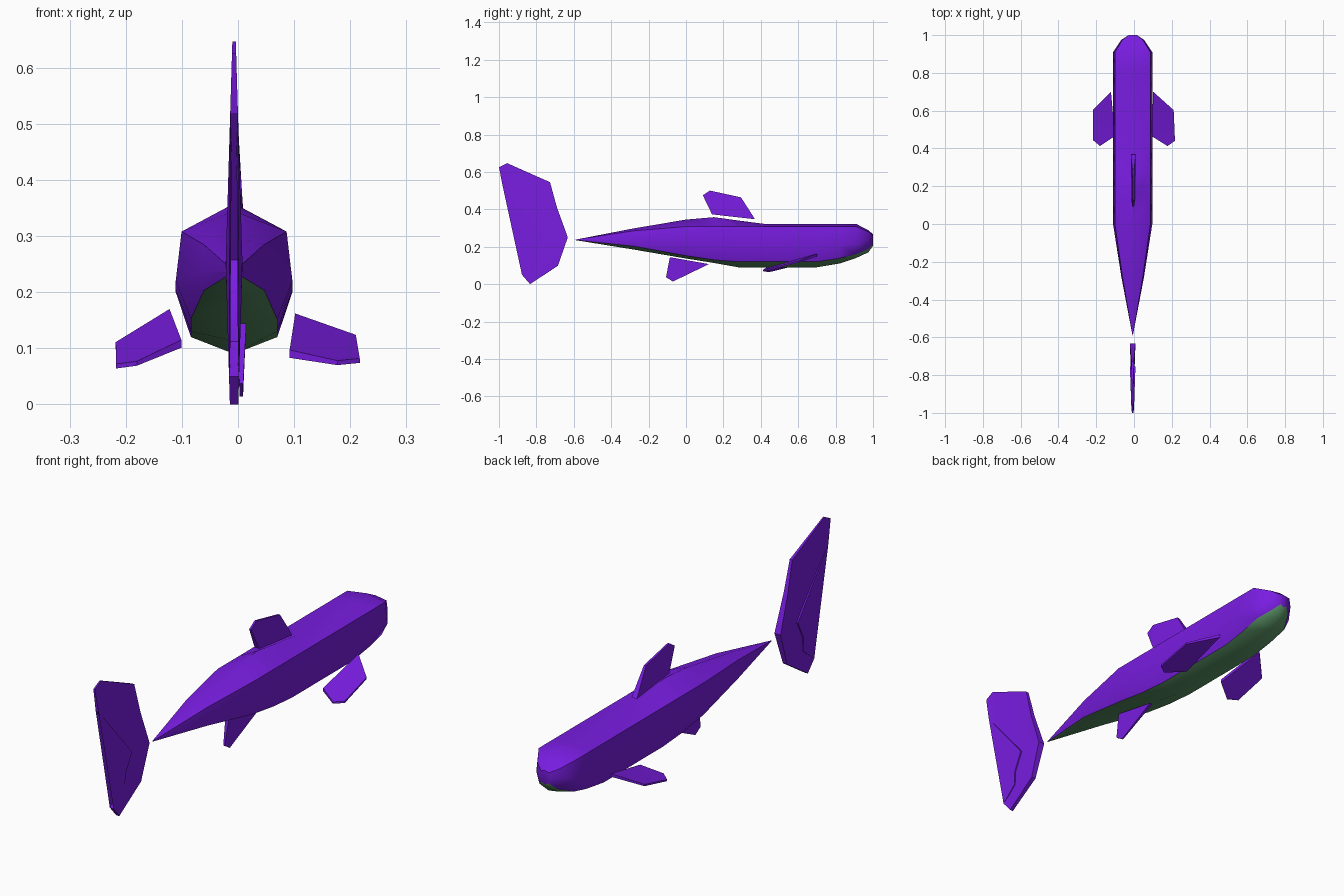
import bpy, bmesh
from mathutils import Vector

if "Cube" in bpy.data.objects:
    bpy.data.objects.remove(bpy.data.objects["Cube"])


def material(name, rgb):
    m = bpy.data.materials.new(name)
    m.diffuse_color = (*rgb, 1)
    m.use_nodes = True
    m.node_tree.nodes["Principled BSDF"].inputs["Base Color"].default_value = m.diffuse_color
    return m


PURPLE = material("purple", (0.19, 0.012, 0.75))
GREEN = material("green", (0.10, 0.29, 0.13))
CX = -0.007  # body centre line


def finish(bm, name, mats, angle):
    bmesh.ops.recalc_face_normals(bm, faces=bm.faces)
    me = bpy.data.meshes.new(name)
    bm.to_mesh(me)
    bm.free()
    for m in mats:
        me.materials.append(m)
    ob = bpy.data.objects.new(name, me)
    bpy.context.collection.objects.link(ob)
    bpy.ops.object.select_all(action='DESELECT')
    ob.select_set(True)
    bpy.context.view_layer.objects.active = ob
    bpy.ops.object.shade_smooth_by_angle(angle=angle)
    return ob


# Body stations: y, half width, then heights of top, shoulder, flank, belly edge, keel
STATIONS = [
    (-.59, .001, .238, .238, .237, .236, .235),
    (-.28, .060, .298, .285, .235, .203, .185),
    (0, .104, .345, .308, .220, .152, .137),
    (.15, .104, .358, .308, .205, .130, .113),
    (.28, .104, .340, .308, .200, .120, .090),
    (.42, .104, .322, .308, .200, .120, .090),
    (.70, .104, .322, .308, .200, .120, .090),
    (.82, .104, .322, .308, .205, .138, .110),
    (.91, .104, .322, .308, .215, .160, .140),
    (.975, .060, .288, .280, .240, .188, .170),
    (1.0, .022, .267, .263, .240, .215, .205),
]


def build_body():
    bm = bmesh.new()
    rings = []
    for y, w, top, sh, fl, be, keel in STATIONS:
        belly = .90 if y < -.1 else .74
        half = [(.9 * w, sh), (w, fl), (belly * w, be)]
        ring = [(0, top)] + half + [(0, keel)] + [(-x, z) for x, z in reversed(half)]
        rings.append([bm.verts.new((CX + x, y, z)) for x, z in ring])
    for a, b in zip(rings, rings[1:]):
        for i in range(8):
            j = (i + 1) % 8
            f = bm.faces.new((a[i], a[j], b[j], b[i]))
            f.material_index = 1 if i in (3, 4) else 0  # green underside
    bm.faces.new(rings[0])
    bm.faces.new(rings[-1])
    finish(bm, "body", [PURPLE, GREEN], 0.8)


def fin(name, pts, axis, thick):
    """Thin plate through pts, thickened along axis by thick(point) to each side."""
    bm = bmesh.new()
    axis = Vector(axis)
    pts = [Vector(p) for p in pts]
    a = [bm.verts.new(p + axis * thick(p)) for p in pts]
    b = [bm.verts.new(p - axis * thick(p)) for p in pts]
    n = len(pts)
    for i in range(n):
        j = (i + 1) % n
        bm.faces.new((a[i], a[j], b[j], b[i]))
    caps = [bm.faces.new(a), bm.faces.new(b[::-1])]
    bmesh.ops.triangulate(bm, faces=caps)
    finish(bm, name, [PURPLE], 0.5)


build_body()

# Tail fin, thickest at the middle and thin at both tips
TAIL = [(-1, .625), (-.957, .647), (-.727, .545), (-.69, .41), (-.632, .25),
        (-.685, .098), (-.834, 0), (-.877, .05), (-.80, .112), (-.797, .176),
        (-.754, .257), (-.979, .519)]
fin("tail_fin", [(CX, y, z) for y, z in TAIL], (1, 0, 0),
    lambda p: max(.003, .015 - .03 * abs(p.z - .25)))

# Dorsal fin
DORSAL = [(.369, .347), (.139, .373), (.09, .475), (.128, .50), (.294, .464)]
fin("dorsal_fin", [(-.004, y, z) for y, z in DORSAL], (1, 0, 0),
    lambda p: max(.004, .013 - .07 * (p.z - .35)))

# Anal fin
ANAL = [(.123, .107), (-.086, .144), (-.107, .037), (-.07, .014)]
fin("anal_fin", [(.006, y, z) for y, z in ANAL], (1, 0, 0),
    lambda p: max(.003, .008 - .05 * (.13 - p.z)))

# Pectoral fins, set at slightly different angles
PECTORALS = {
    "right_pectoral_fin": [(.102, .70, .155), (.21, .603, .12), (.217, .44, .078),
                           (.177, .413, .074), (.092, .466, .090)],
    "left_pectoral_fin": [(-.122, .70, .163), (-.218, .603, .107), (-.217, .444, .068),
                          (-.18, .413, .073), (-.101, .466, .108)],
}
for name, pts in PECTORALS.items():
    fin(name, pts, (0, 0, 1), lambda p: .004 if abs(p.x) > .15 else .007)
